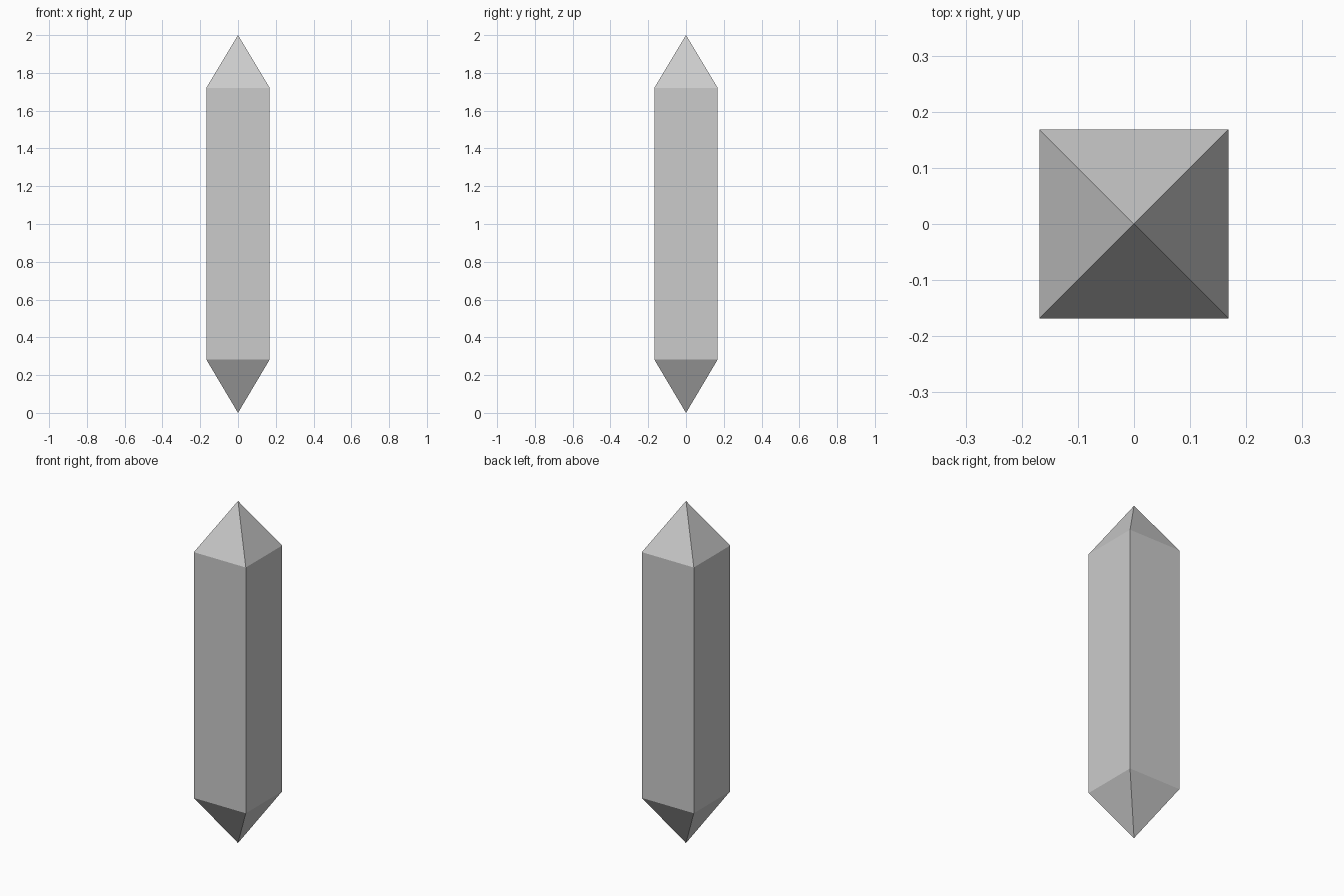
import bpy, bmesh

if "Cube" in bpy.data.objects:
    bpy.data.objects.remove(bpy.data.objects["Cube"])

HALF = 0.168                      # half width of the square shaft
LOW, HIGH, TOP = 0.283, 1.72, 2.0  # shoulder heights and upper tip

bm = bmesh.new()


def square_ring(z):
    return [bm.verts.new((x * HALF, y * HALF, z))
            for x, y in ((-1, -1), (1, -1), (1, 1), (-1, 1))]


# Square shaft between two pyramid points
lower, upper = square_ring(LOW), square_ring(HIGH)
bottom_tip = bm.verts.new((0, 0, 0))
top_tip = bm.verts.new((0, 0, TOP))
for i in range(4):
    j = (i + 1) % 4
    bm.faces.new((lower[i], lower[j], upper[j], upper[i]))
    bm.faces.new((upper[i], upper[j], top_tip))
    bm.faces.new((lower[j], lower[i], bottom_tip))
bmesh.ops.recalc_face_normals(bm, faces=bm.faces)

mesh = bpy.data.meshes.new("crystal_shard")
bm.to_mesh(mesh)
bm.free()
bpy.context.collection.objects.link(bpy.data.objects.new("crystal_shard", mesh))
